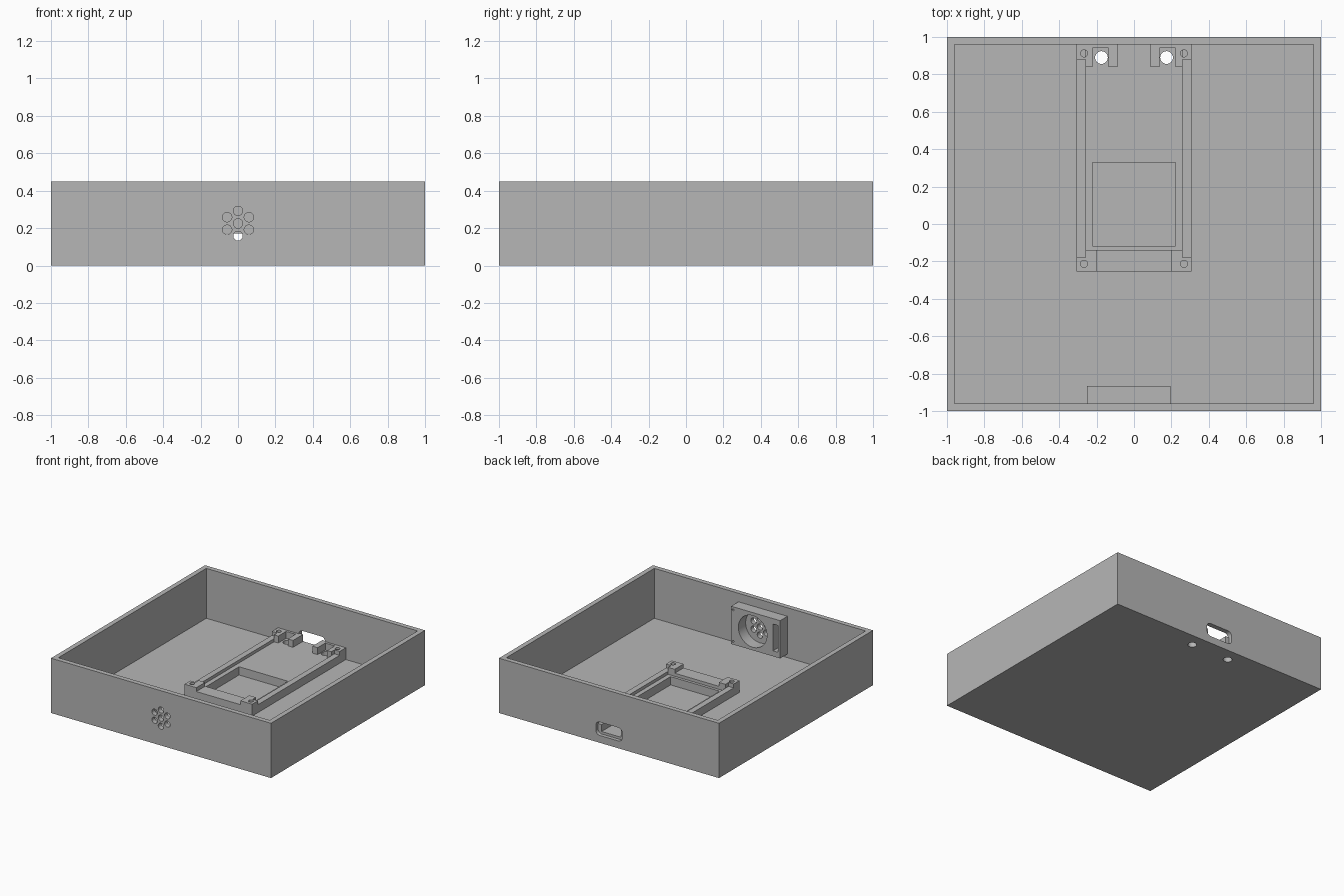
import bpy, bmesh
from math import sin, cos, pi, radians
from mathutils import Vector

cube = bpy.data.objects.get("Cube")
if cube:
    bpy.data.objects.remove(cube, do_unlink=True)

grey = bpy.data.materials.new("plain grey")
grey.use_nodes = True
COLOUR = (0.47, 0.47, 0.47, 1)
grey.diffuse_color = COLOUR
grey.node_tree.nodes["Principled BSDF"].inputs["Base Color"].default_value = COLOUR

WALL, FLOOR, PLATE, RAIL, POST = 0.04, 0.04, 0.08, 0.105, 0.137


def prism(name, outline, axis, a, b):
    """Extrude a 2D outline from a to b along z (x, y outline) or y (x, z outline)."""
    def place(p, d):
        return (p[0], p[1], d) if axis == "z" else (p[0], d, p[1])
    bm = bmesh.new()
    rings = [[bm.verts.new(place(p, d)) for p in outline] for d in (a, b)]
    n = len(outline)
    for i in range(n):
        j = (i + 1) % n
        bm.faces.new((rings[0][i], rings[0][j], rings[1][j], rings[1][i]))
    for ring in rings:
        bm.faces.new(ring)
    bmesh.ops.recalc_face_normals(bm, faces=bm.faces)
    mesh = bpy.data.meshes.new(name)
    bm.to_mesh(mesh)
    bm.free()
    mesh.materials.append(grey)
    obj = bpy.data.objects.new(name, mesh)
    bpy.context.collection.objects.link(obj)
    return obj


def rect(x0, x1, y0, y1):
    return [(x0, y0), (x1, y0), (x1, y1), (x0, y1)]


def circle(x, y, r, n=32):
    return [(x + r * cos(2 * pi * i / n), y + r * sin(2 * pi * i / n)) for i in range(n)]


def round_rect(x, y, w, h, r, n=8):
    pts = []
    for q, (sx, sy) in enumerate([(1, 1), (-1, 1), (-1, -1), (1, -1)]):
        for i in range(n + 1):
            t = (q + i / n) * pi / 2
            pts.append((x + sx * (w - r) + r * cos(t), y + sy * (h - r) + r * sin(t)))
    return pts


def cut(obj, outline, axis, a, b):
    """Subtract a prism from obj."""
    tool = prism("cutter", outline, axis, a, b)
    mod = obj.modifiers.new("cut", "BOOLEAN")
    mod.operation, mod.solver, mod.object = "DIFFERENCE", "EXACT", tool
    bpy.context.view_layer.objects.active = obj
    bpy.ops.object.modifier_apply(modifier=mod.name)
    bpy.data.objects.remove(tool, do_unlink=True)


# Open tray with rear port slot, speaker grille and light holes
tray = prism("tray", rect(-1, 1, -1, 1), "z", 0, 0.45)
inner = 1 - WALL
cut(tray, rect(-inner, inner, -inner, inner), "z", FLOOR, 0.6)
cut(tray, round_rect(0, 0.115, 0.12, 0.055, 0.035), "y", 0.9, 1.1)
grille = [(0, 0.225)] + [(0.067 * sin(k * pi / 3), 0.225 + 0.067 * cos(k * pi / 3))
                         for k in range(6)]
for x, z in grille:
    cut(tray, circle(x, z, 0.025), "y", -1.1, -0.9)

# Raised bed with a square well sunk through it into the floor
bed = prism("board_bed", rect(-0.262, 0.262, -0.145, 0.97), "z", 0.03, PLATE)
well = rect(-0.222, 0.222, -0.117, 0.33)
cut(bed, well, "z", 0, 0.2)
cut(tray, well, "z", 0.012, 0.2)

# Front bar of the frame
prism("front_bar", rect(-0.205, 0.205, -0.255, -0.14), "z", 0.03, RAIL)

for side, s in (("left", 1), ("right", -1)):
    def flip(pts):
        return [(s * x, y) for x, y in pts]

    # Side rail
    prism(side + "_rail", flip(rect(0.26, 0.308, -0.185, 0.885)), "z", 0.03, RAIL)

    # Stepped front post with a screw hole
    post = prism(side + "_front_post", flip([
        (0.2, -0.255), (0.308, -0.255), (0.308, -0.18),
        (0.26, -0.18), (0.26, -0.14), (0.2, -0.14)]), "z", 0.03, POST)
    cut(post, circle(s * 0.267, -0.213, 0.019), "z", 0.05, 0.3)

    # Rear post joined to a light holder with an open pocket
    holder = prism(side + "_light_holder", flip([
        (0.088, 0.84), (0.135, 0.84), (0.135, 0.94), (0.222, 0.94), (0.222, 0.84),
        (0.26, 0.84), (0.26, 0.88), (0.308, 0.88), (0.308, 0.97), (0.088, 0.97)]),
        "z", 0.03, POST)
    cut(holder, circle(s * 0.267, 0.912, 0.019), "z", 0.05, 0.3)

    # Light hole through bed and floor
    for part in (bed, tray):
        cut(part, circle(s * 0.174, 0.89, 0.034), "z", -0.1, 0.2)

# Speaker mount on the inside of the front wall
mount = prism("speaker_mount", rect(-0.25, 0.195, 0.07, 0.38), "y", -0.962, -0.865)
cut(mount, circle(0, 0.225, 0.13, 48), "y", -1.1, -0.8)
cut(mount, rect(-0.23, -0.185, 0.115, 0.335), "y", -0.94, -0.8)
for z in (0.095, 0.355):
    cut(mount, circle(0.178, z, 0.008, 16), "y", -0.91, -0.8)

# Smooth the round holes while keeping every edge crisp
bpy.ops.object.select_all(action="DESELECT")
for obj in bpy.context.collection.objects:
    if obj.type == "MESH" and grey.name in obj.data.materials:
        obj.select_set(True)
bpy.context.view_layer.objects.active = tray
bpy.ops.object.shade_smooth_by_angle(angle=radians(30))
